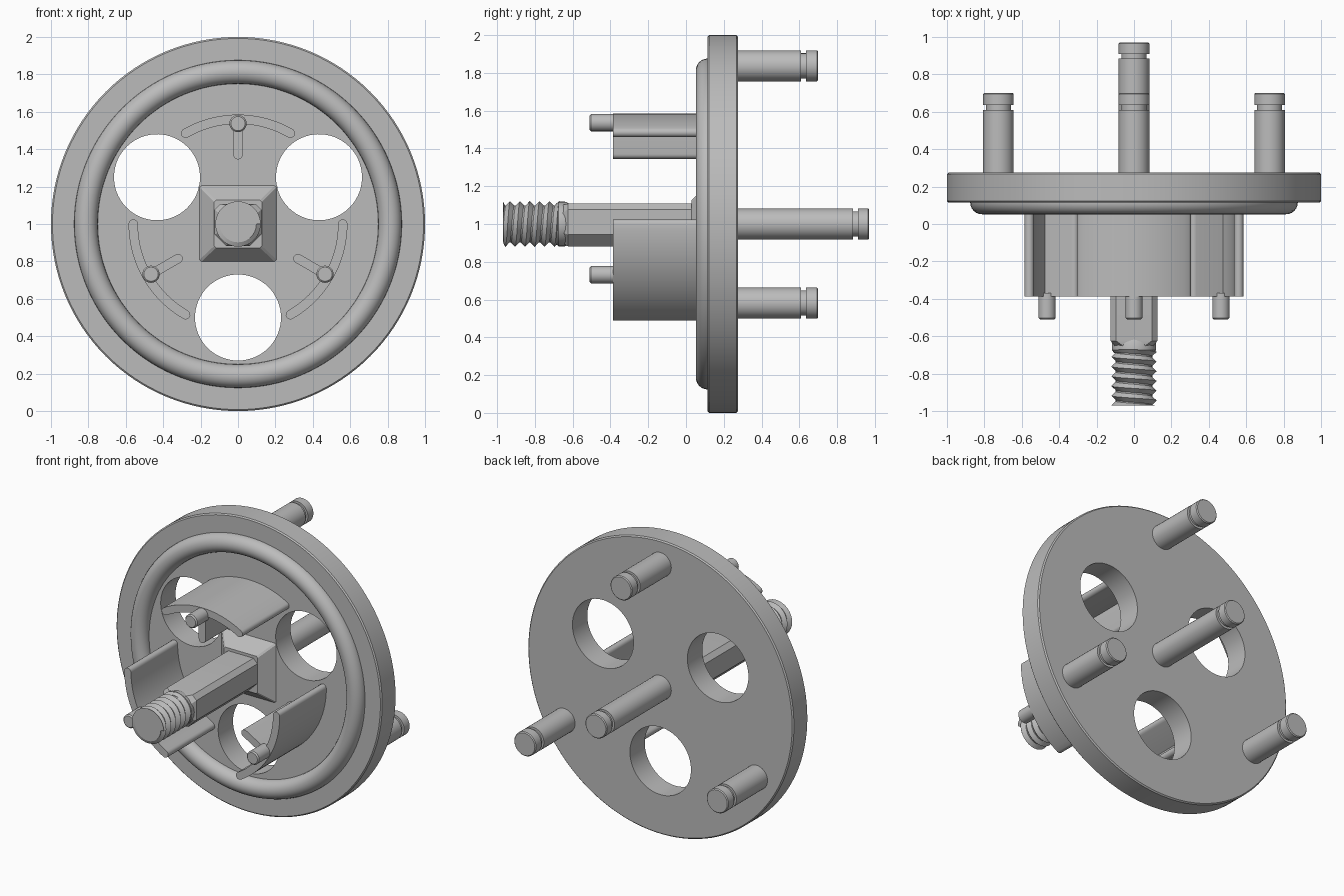
import bpy, bmesh
from math import sin, cos, pi, radians

if "Cube" in bpy.data.objects:
    bpy.data.objects.remove(bpy.data.objects["Cube"])

grey = bpy.data.materials.new("plain_grey")
grey.use_nodes = True
colour = (0.5, 0.5, 0.5, 1)
grey.diffuse_color = colour
grey.node_tree.nodes["Principled BSDF"].inputs["Base Color"].default_value = colour

FACE, BACK = 0.115, 0.275   # front and back planes of the disc


def finish(bm, name, turn=0, smooth=True):
    """Turn a bmesh into an object, rotated about the main axis."""
    bmesh.ops.remove_doubles(bm, verts=bm.verts, dist=1e-5)
    bmesh.ops.recalc_face_normals(bm, faces=bm.faces)
    mesh = bpy.data.meshes.new(name)
    bm.to_mesh(mesh)
    bm.free()
    mesh.materials.append(grey)
    ob = bpy.data.objects.new(name, mesh)
    bpy.context.collection.objects.link(ob)
    ob.location.z = 1
    ob.rotation_euler.y = radians(turn)
    if smooth:
        smooth_object(ob)
    return ob


def smooth_object(ob):
    bpy.ops.object.select_all(action='DESELECT')
    ob.select_set(True)
    bpy.context.view_layer.objects.active = ob
    bpy.ops.object.shade_smooth_by_angle(angle=radians(30))


def lathe(name, profile, height=0, turn=0, steps=32, smooth=True):
    """Spin (radius, y) points about an axis along y at the given height."""
    bm = bmesh.new()
    rings = [[bm.verts.new((r * cos(2 * pi * i / steps), y, height + r * sin(2 * pi * i / steps)))
              for i in range(steps)] for r, y in profile]
    for a, b in zip(rings, rings[1:]):
        for i in range(steps):
            j = (i + 1) % steps
            bm.faces.new((a[i], a[j], b[j], b[i]))
    bm.faces.new(rings[0])
    bm.faces.new(rings[-1])
    return finish(bm, name, turn, smooth)


def loft(name, sections, turn=0):
    """Join matching (x, z) outlines placed at successive y positions."""
    bm = bmesh.new()
    rings = [[bm.verts.new((x, y, z)) for x, z in pts] for y, pts in sections]
    n = len(rings[0])
    for a, b in zip(rings, rings[1:]):
        for i in range(n):
            bm.faces.new((a[i], a[(i + 1) % n], b[(i + 1) % n], b[i]))
    bm.faces.new(rings[0])
    bm.faces.new(rings[-1])
    return finish(bm, name, turn)


def chamfered(half, top, bottom, upper, lower):
    """Rectangle outline with separate upper and lower corner cuts."""
    return [(-half, top - upper), (-half + upper, top), (half - upper, top), (half, top - upper),
            (half, bottom + lower), (half - lower, bottom),
            (-half + lower, bottom), (-half, bottom + lower)]


# Disc with three round windows
e = 0.008
disc = lathe("disc", [(1 - e, FACE), (1, FACE + e), (1, BACK - e), (1 - e, BACK)],
             steps=128, smooth=False)
for turn in (60, 180, 300):
    cutter = lathe("window_cutter", [(0.23, 0), (0.23, 0.4)], 0.5, turn, 64, False)
    cutter.hide_render = True
    cut = disc.modifiers.new("window", 'BOOLEAN')
    cut.object = cutter
    cut.solver = 'EXACT'
    bpy.context.view_layer.objects.active = disc
    bpy.ops.object.modifier_apply(modifier=cut.name)
    bpy.data.objects.remove(cutter)
smooth_object(disc)

# Raised round bead on the front
bpy.ops.mesh.primitive_torus_add(major_segments=128, minor_segments=24, major_radius=0.813,
                                 minor_radius=0.063, location=(0, FACE, 1), rotation=(pi / 2, 0, 0))
bead = bpy.context.object
bead.name = "front_bead"
bead.data.materials.append(grey)
smooth_object(bead)


# Grooved pins on the back
def grooved_pin(name, end, head, height, turn):
    r, g, c = 0.082, 0.067, 0.006
    neck = end - head
    lathe(name, [(r, BACK - 0.02), (r, neck - 0.025), (g, neck - 0.025), (g, neck), (r, neck),
                 (r, end - c), (r - c, end)], height, turn)


grooved_pin("centre_pin", 0.97, 0.06, 0, 0)

# Curved fins with rounded ends, each with a web and a small peg
R, W = 0.56, 0.025
spread = radians(30)


def arc_point(r, a):
    return r * sin(a), r * cos(a)


fin = [arc_point(R + W, -spread + 2 * spread * i / 20) for i in range(21)]
cx, cz = arc_point(R, spread)
fin += [(cx + W * sin(spread + pi * i / 8), cz + W * cos(spread + pi * i / 8)) for i in range(1, 8)]
fin += [arc_point(R - W, spread - 2 * spread * i / 20) for i in range(21)]
fin += [(-cx + W * sin(pi - spread + pi * i / 8), cz + W * cos(pi - spread + pi * i / 8))
        for i in range(1, 8)]
web = [(-W, R), (W, R)] + [(W * cos(pi * i / 8), 0.37 - W * sin(pi * i / 8)) for i in range(9)]

for n, turn in enumerate((0, 120, 240), 1):
    grooved_pin(f"outer_pin_{n}", 0.7, 0.065, 0.837, turn)
    loft(f"curved_fin_{n}", [(-0.387, fin), (FACE + 0.01, fin)], turn)
    loft(f"fin_web_{n}", [(-0.387, web), (FACE + 0.01, web)], turn)
    lathe(f"fin_peg_{n}", [(0.038, -0.51), (0.046, -0.502), (0.046, -0.37)], 0.537, turn, 24)

# Tapered base and square shaft
loft("shaft_base", [(0.03, chamfered(0.127, 0.127, -0.127, 0.01, 0.01)),
                    (FACE + 0.005, chamfered(0.21, 0.21, -0.205, 0.01, 0.01))])
shaft = chamfered(0.125, 0.108, -0.118, 0.03, 0.062)
tip = chamfered(0.1, 0.1, -0.1, 0.045, 0.055)
loft("square_shaft", [(-0.655, tip), (-0.625, shaft), (FACE, shaft)])

# Threaded end: a plain neck, a core and a helical ridge
lathe("shaft_neck", [(0.105, -0.69), (0.118, -0.675), (0.118, -0.64), (0.1, -0.6)])
lathe("thread_core", [(0.098, -0.97), (0.098, -0.6)])
bm = bmesh.new()
pitch, start, end, steps = 0.052, -0.97, -0.67, 32
rows = []
for k in range(-2, 14):
    row = []
    for i in range(steps + 1):
        a = 2 * pi * i / steps
        r = 0.121 if k % 2 else 0.094
        y = min(max(start + pitch * (k / 2 + i / steps), start), end)
        row.append(bm.verts.new((r * cos(a), y, r * sin(a))))
    rows.append(row)
for a, b in zip(rows, rows[1:]):
    for i in range(steps):
        bm.faces.new((a[i], a[i + 1], b[i + 1], b[i]))
finish(bm, "screw_thread")
